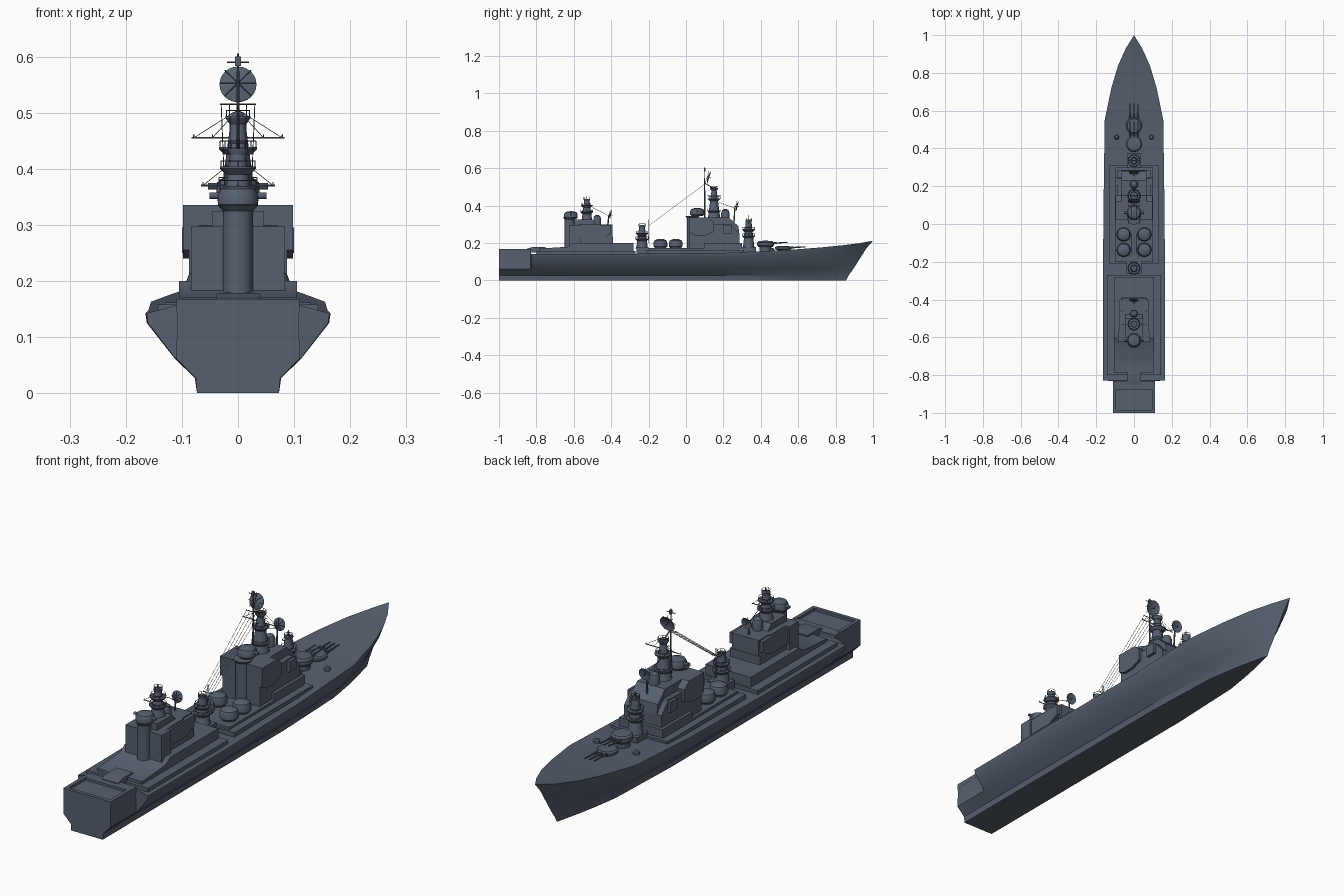
import bpy, bmesh, math
from mathutils import Vector

if "Cube" in bpy.data.objects:
    bpy.data.objects.remove(bpy.data.objects["Cube"])

grey = bpy.data.materials.new("blue grey paint")
grey.diffuse_color = (0.092, 0.118, 0.158, 1)
grey.use_nodes = True
grey.node_tree.nodes["Principled BSDF"].inputs["Base Color"].default_value = grey.diffuse_color


def finish(name, bm):
    bmesh.ops.recalc_face_normals(bm, faces=bm.faces)
    me = bpy.data.meshes.new(name)
    bm.to_mesh(me)
    bm.free()
    ob = bpy.data.objects.new(name, me)
    bpy.context.collection.objects.link(ob)
    me.materials.append(grey)
    return ob


def loft(name, rings):
    """Skin a list of closed rings of equal length and cap both ends."""
    bm = bmesh.new()
    vs = [[bm.verts.new(p) for p in r] for r in rings]
    n = len(vs[0])
    for a, b in zip(vs, vs[1:]):
        for i in range(n):
            j = (i + 1) % n
            bm.faces.new((a[i], a[j], b[j], b[i]))
    bm.faces.new(vs[0])
    bm.faces.new(vs[-1])
    bmesh.ops.remove_doubles(bm, verts=bm.verts, dist=1e-5)
    return finish(name, bm)


def prism(name, profile, w, x=0):
    """Extrude a (y, z) side profile across x."""
    return loft(name, [[(x + s * w, y, z) for y, z in profile] for s in (-1, 1)])


def box(name, x, y0, y1, z0, z1, w):
    return prism(name, [(y0, z0), (y1, z0), (y1, z1), (y0, z1)], w, x)


def lathe(name, profile, loc, n=24, rot=(0, 0, 0), sc=(1, 1, 1)):
    """Spin an (r, z) profile about z."""
    ob = loft(name, [[(max(r, 1e-4) * math.cos(t * math.tau / n), max(r, 1e-4) * math.sin(t * math.tau / n), z)
                      for t in range(n)] for r, z in profile])
    ob.location, ob.rotation_euler, ob.scale = loc, rot, sc
    return ob


def rod(name, a, b, r=0.002, r2=None, n=6):
    a, b = Vector(a), Vector(b)
    ob = lathe(name, [(r, 0), (r if r2 is None else r2, (b - a).length)], a, n)
    ob.rotation_euler = (b - a).to_track_quat('Z', 'Y').to_euler()
    return ob


# Hull: stations of y, half-widths at five levels, knuckle height, deck height
stations = [
    (-1.0, .073, .075, .11, .11, .13, .157), (-.832, .073, .075, .11, .11, .13, .157),
    (-.828, .073, .075, .112, .163, .125, .142), (-.3, .073, .077, .113, .165, .125, .142),
    (.2, .073, .077, .113, .16, .13, .147), (.55, .06, .066, .1, .155, .142, .163),
    (.72, .042, .047, .072, .12, .15, .176), (.84, .026, .029, .045, .084, .158, .188),
    (.93, .011, .013, .02, .043, .165, .199), (1.0, 0, 0, 0, 0, .172, .212)]
ends = (.855, .87, .895, .965, 1.0)
rings = []
for y, w0, w1, w2, w3, zk, zd in stations:
    half = []
    for w, z, e in zip((w0, w1, w2, w3 * .985, w3), (0, .027, .062, zk, zd), ends):
        yy = y if y < .55 else .55 + (y - .55) * (e - .55) / .45
        half.append((w, yy, z))
    rings.append([(-w, yy, z) for w, yy, z in half] + half[::-1])
loft("hull", rings)

# Stern well rim
for s in (-1, 1):
    box("stern_rim_side", s * .1025, -1, -.865, .15, .168, .0075)
box("stern_rim_back", 0, -1, -.985, .15, .168, .1)
box("stern_rim_front", 0, -.875, -.83, .15, .167, .11)
prism("stern_ramp", [(-.85, .15), (-.85, .17), (-.82, .178), (-.75, .178), (-.75, .15)], .038)

# Deck platforms
box("aft_deck", 0, -.8, -.27, .13, .158, .143)
prism("aft_deckhouse", [(-.785, .15), (-.785, .17), (-.63, .18), (-.6, .2), (-.28, .2), (-.28, .15)], .105)
box("mid_deck", 0, -.21, .31, .13, .162, .13)
box("mid_deckhouse", 0, -.2, .29, .15, .172, .1)
box("mast_step", 0, -.265, -.2, .14, .178, .04)
box("fore_mast_step", 0, .3, .375, .14, .178, .035)

# Aft superstructure
prism("aft_block", [(-.62, .17), (-.62, .295), (-.54, .3), (-.46, .3), (-.44, .235),
                    (-.39, .235), (-.39, .17)], .07)
box("aft_rear_block", 0, -.625, -.565, .17, .297, .084)
prism("aft_upper_block", [(-.6, .29), (-.6, .325), (-.5, .325), (-.47, .29), (-.45, .22), (-.5, .2)], .045)
box("aft_radar_house", 0, -.465, -.392, .2, .3, .062)
for s in (-1, 1):
    prism("aft_side_screen", [(-.58, .225), (-.45, .225), (-.4, .25), (-.4, .295), (-.58, .295)], .008, s * .07)
lathe("aft_director_column", [(.027, .17), (.027, .325), (.036, .335)], (0, -.622, 0))

# Forward superstructure
prism("bridge_block", [(.02, .17), (.02, .295), (.24, .3), (.285, .25), (.285, .17)], .087)
prism("bridge_upper", [(.02, .255), (.02, .335), (.12, .335), (.15, .31), (.15, .26), (.1, .24), (.05, .24)], .098)
prism("bridge_front", [(.12, .29), (.12, .335), (.23, .335), (.28, .29), (.285, .25), (.2, .25)], .065)
box("bridge_wing", 0, .2, .245, .25, .295, .1)
box("bridge_step", 0, .1, .3, .165, .2, .1)
lathe("fore_director_column", [(.03, .17), (.03, .335), (.038, .345)], (0, .035, 0))


def director(y, z, r):
    # Rounded fire-control head with side arms
    lathe("director_head", [(r * .8, 0), (r, .008), (r, .026), (r * .85, .036), (r * .4, .041), (0, .042)], (0, y, z))
    rod("director_arm", (-r * 1.4, y, z + .024), (r * 1.4, y, z + .024), .006, n=12)


director(-.615, .328, .036)
director(.06, .345, .038)

# Small domes ahead of masts
lathe("aft_small_dome", [(.02, .29), (.02, .33), (.016, .343), (.008, .349), (0, .35)], (0, -.475, 0))
lathe("fore_small_dome", [(.022, .32), (.022, .36), (.017, .375), (.008, .381), (0, .382)], (0, .21, 0))

# Four deck domes on low rings
for x in (-.055, .055):
    for y in (-.055, -.137):
        lathe("deck_dome", [(.028, .165), (.03, .175), (.037, .182), (.037, .2), (.032, .213),
                            (.018, .22), (0, .222)], (x, y, 0))


def mast(name, y, z0, z1, r0, r1, plats, yards):
    # Tapered mast, railed platforms and yardarms
    lathe(name, [(r0 * 1.15, z0), (r0, z0 + .01), (r1, z1)], (0, y, 0), 16)
    for z, r in plats:
        lathe(name + "_platform", [(r * .7, z - .01), (r, z), (r, z + .004)], (0, y, 0), 16)
        for k in range(8):
            a = k * math.tau / 8
            p = (r * .95 * math.cos(a), y + r * .95 * math.sin(a))
            q = (r * .95 * math.cos(a + math.tau / 8), y + r * .95 * math.sin(a + math.tau / 8))
            rod(name + "_post", (*p, z), (*p, z + .014), .0009, n=4)
            rod(name + "_rail", (*p, z + .014), (*q, z + .014), .0009, n=4)
    for z, w in yards:
        rod(name + "_yard", (-w, y, z), (w, y, z), .0018)
        rod(name + "_yard_long", (0, y - w * .45, z), (0, y + w * .45, z), .0015)
        for s in (-1, 1):
            for f in (.55, .95):
                rod(name + "_stay", (s * w * f, y, z), (0, y, z + .05), .0006, n=4)
                rod(name + "_aerial", (s * w * f, y, z), (s * w * f, y, z + .006), .001, n=4)


mast("main_mast", .15, .33, .5, .032, .011, [(.37, .036), (.435, .034), (.49, .022)], [(.455, .083)])
mast("aft_mast", -.53, .32, .435, .027, .013, [(.365, .034), (.4, .032), (.432, .018)], [(.37, .066)])
mast("middle_mast", -.235, .17, .295, .03, .014, [(.22, .035), (.25, .033), (.288, .018)], [])
mast("fore_mast", .335, .17, .325, .03, .014, [(.235, .034), (.27, .034), (.32, .018)], [(.3, .03)])
rod("middle_pole", (0, -.2, .2), (0, -.2, .325), .002)
rod("aft_pole", (0, -.53, .43), (0, -.53, .45), .002)
rod("fore_pole", (0, .335, .32), (0, .335, .342), .002)

# Tall radar pole and brace
rod("radar_pole", (0, .1, .335), (0, .1, .605), .004, .002, 8)
rod("radar_brace", (0, .15, .49), (0, .1, .52), .003)
rod("pole_cross", (-.02, .1, .59), (.02, .1, .59), .0015)
box("pole_lamp", 0, .095, .105, .583, .6, .005)


def dish(y, z, r, tilt):
    # Shallow reflector with radial ribs, facing forward
    rot = (-math.pi / 2 - tilt, 0, 0)
    lathe("radar_dish", [(0, 0), (r * .5, r * .06), (r, r * .25), (r, r * .3), (r * .5, r * .12), (0, r * .06)],
          (0, y, z), 24, rot)
    for k in range(4):
        a = k * math.pi / 4
        d = Vector((math.cos(a) * r, -.004 - 0, math.sin(a) * r))
        rod("dish_rib", (d.x, y + d.z * math.tan(tilt) - .002, z + d.z * .97),
            (-d.x, y - d.z * math.tan(tilt) - .002, z - d.z * .97), .0011, n=4)
    rod("dish_feed", (0, y, z), (0, y + r * .6, z - r * .2), .0015)


dish(.115, .553, .033, .3)
dish(.268, .398, .026, .2)
dish(-.408, .353, .024, .2)
rod("fore_dish_post", (0, .255, .29), (0, .262, .398), .004, .003, 8)
rod("aft_dish_post", (0, -.418, .295), (0, -.412, .353), .004, .003, 8)
rod("fore_dish_strut", (0, .17, .42), (0, .262, .385), .0012)
rod("aft_dish_strut", (0, -.5, .39), (0, -.412, .345), .0012)

# Gun turrets with triple barrels
for y, z, r in ((.425, .155, .043), (.52, .15, .042)):
    top = .058 if y < .5 else .034
    lathe("turret_base", [(r * .75, 0), (r * .75, top * .45)], (0, y, z))
    lathe("turret", [(r * .85, top * .4), (r, top * .55), (r, top * .8), (r * .85, top * .95), (0, top)],
          (0, y, z), 24, sc=(1, 1.03, 1))
    for x in (-.02, 0, .02):
        rod("gun_barrel", (x, y + r * .7, z + top * .75), (x * 1.05, y + .118, z + top * .83), .0038, .0025, 8)
        rod("gun_sleeve", (x, y + r * .8, z + top * .75), (x, y + r * 1.4, z + top * .77), .006, .005, 8)

# Capstans on the foredeck
for s in (-1, 1):
    lathe("capstan", [(.013, .145), (.013, .168), (.008, .173), (0, .174)], (s * .092, .46, 0), 12)

# Signal wires from the radar pole to the middle mast
for x in (-.03, -.015, 0, .015, .03):
    rod("signal_wire", (x, .1, .515), (x * .7, -.2, .292), .0008, n=4)
rod("wire_spreader", (-.032, .1, .515), (.032, .1, .515), .0015)
rod("lower_spreader", (-.022, -.2, .292), (.022, -.2, .292), .0015)

# Smooth shading with sharp edges kept
for ob in bpy.context.scene.objects:
    ob.select_set(True)
    bpy.context.view_layer.objects.active = ob
bpy.ops.object.shade_smooth_by_angle(angle=math.radians(32))
